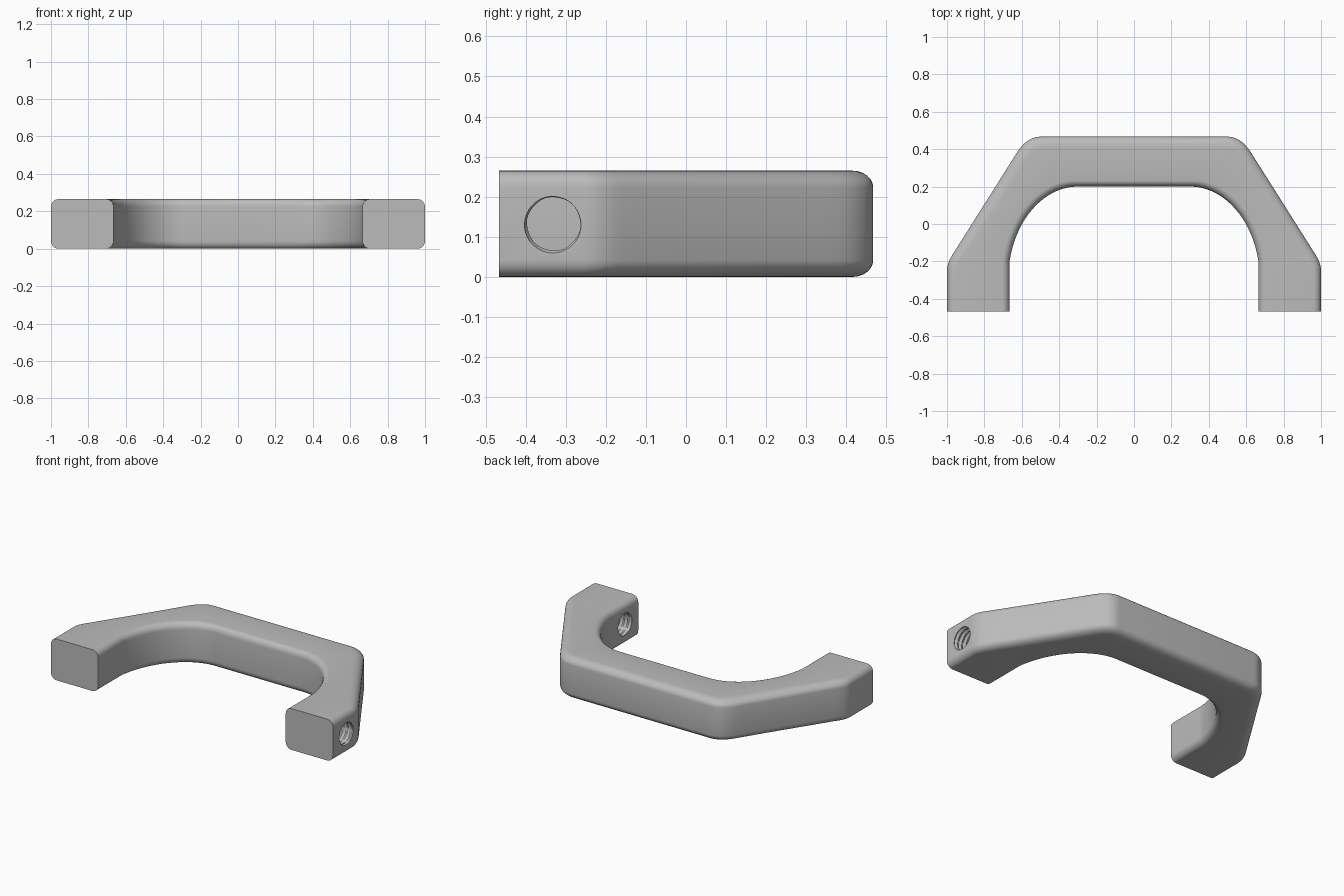
import bpy, bmesh
from math import sin, cos, pi, radians
from mathutils import Vector

cube = bpy.data.objects.get("Cube")
if cube:
    bpy.data.objects.remove(cube, do_unlink=True)

HEIGHT, FRONT, BACK = 0.265, -0.467, 0.467

steel = bpy.data.materials.new("grey_steel")
steel.use_nodes = True
colour = (0.5, 0.5, 0.5, 1)
steel.diffuse_color = colour
steel.node_tree.nodes["Principled BSDF"].inputs["Base Color"].default_value = colour


def make_object(name, rings):
    """Skin closed rings of equal size and cap both ends."""
    bm = bmesh.new()
    loops = [[bm.verts.new(p) for p in ring] for ring in rings]
    n = len(loops[0])
    for a, b in zip(loops, loops[1:]):
        for i in range(n):
            j = (i + 1) % n
            bm.faces.new((a[i], a[j], b[j], b[i]))
    bm.faces.new(loops[0])
    bm.faces.new(loops[-1])
    bmesh.ops.recalc_face_normals(bm, faces=bm.faces)
    mesh = bpy.data.meshes.new(name)
    bm.to_mesh(mesh)
    bm.free()
    mesh.materials.append(steel)
    ob = bpy.data.objects.new(name, mesh)
    bpy.context.collection.objects.link(ob)
    return ob


def bend(a, corner, b, t):
    """Point on a rounded corner."""
    a, corner, b = Vector(a), Vector(corner), Vector(b)
    return a.lerp(corner, t).lerp(corner.lerp(b, t), t)


def arch(t):
    """Point on the inner arch, from leg (0) to crossbar (1)."""
    ang = 0.2014 + t * (pi / 2 - 0.2014)
    return Vector((0.3 + 0.373 * cos(ang), -0.3 + 0.5 * sin(ang)))


def section(outer, inner, soft):
    """Upright rounded rectangle between an outer and an inner point."""
    across = inner - outer
    width = across.length
    across.normalize()
    ro, ri, rz, steps = soft, 0.04, 0.042, 6
    corners = [(ro, rz, ro, pi), (width - ri, rz, ri, 1.5 * pi),
               (width - ri, HEIGHT - rz, ri, 0), (ro, HEIGHT - rz, ro, pi / 2)]
    ring = []
    for u, z, r, start in corners:
        for k in range(steps + 1):
            ang = start + k / steps * pi / 2
            p = outer + across * (u + r * cos(ang))
            ring.append((p.x, p.y, z + rz * sin(ang)))
    return ring


# Stations along one half: leg, lower bend, slanted side, upper bend
low_a, low_c, low_b = (1, -0.25), (1, -0.21), (0.97, -0.163)
top_a, top_c, top_b = (0.625, 0.383), (0.571, BACK), (0.5, BACK)
stations = [(Vector((1, FRONT)), Vector((0.6655, FRONT)), 0.04)]
for k in range(5):
    t = k / 5
    stations.append((bend(low_a, low_c, low_b, t),
                     Vector((0.6655, -0.25 + 0.05 * t)), 0.04 + 0.02 * t))
for k in range(14):
    t = k / 14
    stations.append((Vector(low_b).lerp(Vector(top_a), t), arch(0.75 * t), 0.06 + 0.005 * t))
for k in range(9):
    t = k / 8
    stations.append((bend(top_a, top_c, top_b, t), arch(0.75 + 0.25 * t), 0.065))

half = [section(*s) for s in stations]
mirrored = [[(-x, y, z) for x, y, z in ring] for ring in reversed(half)]
bow = make_object("shackle_bow", half + mirrored)

# Threaded hole through the left leg
pitch, sides = 0.03, 36


def thread_ring(x):
    ring = []
    for k in range(sides):
        turn = k / sides
        phase = ((x - 1) / pitch - turn + 1.125) % 1
        r = 0.066 + 0.009 * (1 - abs(2 * phase - 1))
        ring.append((x, -0.33 + r * cos(turn * 2 * pi), HEIGHT / 2 + r * sin(turn * 2 * pi)))
    return ring


cutter = make_object("thread_cutter", [thread_ring(0.6477 + k * pitch / 6) for k in range(78)])
cutter.hide_render = True

hole = bow.modifiers.new("threaded_hole", "BOOLEAN")
hole.operation = "DIFFERENCE"
hole.solver = "EXACT"
hole.object = cutter
bpy.ops.object.select_all(action="DESELECT")
bpy.context.view_layer.objects.active = bow
bow.select_set(True)
bpy.ops.object.modifier_apply(modifier=hole.name)
bpy.data.objects.remove(cutter, do_unlink=True)
bpy.ops.object.shade_smooth_by_angle(angle=radians(30))
